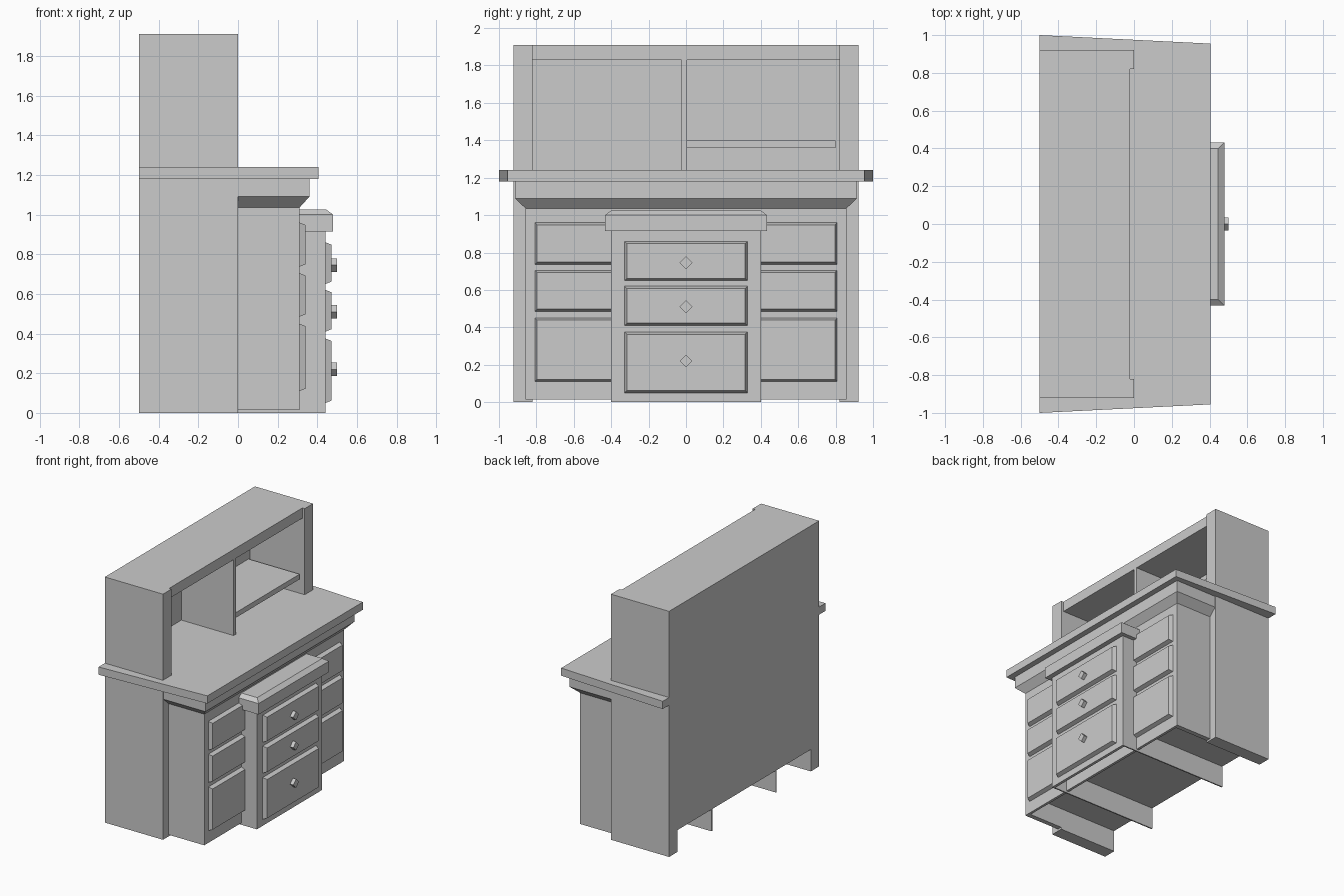
import bpy, math

if "Cube" in bpy.data.objects:
    bpy.data.objects.remove(bpy.data.objects["Cube"])


def prism(name, bottom, top):
    """Solid joining two matching four-corner loops."""
    me = bpy.data.meshes.new(name)
    faces = [(3, 2, 1, 0), (4, 5, 6, 7)]
    faces += [(i, (i + 1) % 4, (i + 1) % 4 + 4, i + 4) for i in range(4)]
    me.from_pydata(list(bottom) + list(top), [], faces)
    ob = bpy.data.objects.new(name, me)
    bpy.context.collection.objects.link(ob)
    return ob


def rect(x0, x1, y0, y1, z):
    return [(x0, y0, z), (x1, y0, z), (x1, y1, z), (x0, y1, z)]


def box(name, x0, x1, y0, y1, z0, z1):
    return prism(name, rect(x0, x1, y0, y1, z0), rect(x0, x1, y0, y1, z1))


def drawer(name, x, y0, y1, z0, z1, depth=0.03, c=0.012):
    """Raised panel with sloping edges facing +x."""
    def loop(px, i):
        return [(px, y0 + i, z0 + i), (px, y1 - i, z0 + i),
                (px, y1 - i, z1 - i), (px, y0 + i, z1 - i)]
    return prism(name, loop(x, 0), loop(x + depth, c))


# Upper cabinet: sides, back, top, floor
for s, side in ((-1, "left"), (1, "right")):
    box("side_panel_" + side, -0.5, 0, *sorted((s * 0.82, s * 0.922)), 0, 1.91)
box("back_panel", -0.5, -0.47, -0.82, 0.82, 0.17, 1.91)
box("top_board", -0.5, -0.02, -0.82, 0.82, 1.83, 1.91)
box("floor_board", -0.5, 0.29, -0.82, 0.82, 0.17, 0.19)
box("divider", -0.47, -0.02, -0.025, 0.005, 1.24, 1.83)
box("shelf", -0.47, -0.03, 0.005, 0.80, 1.36, 1.4)

# Desktop, tapering to the front
prism("desktop", *[[(-0.5, -1, z), (0.405, -0.955, z), (0.405, 0.955, z), (-0.5, 1, z)]
                   for z in (1.18, 1.24)])

# Moulding under the desktop
box("moulding_rail", 0, 0.36, -0.915, 0.915, 1.09, 1.18)
prism("moulding_slope", rect(0, 0.31, -0.857, 0.857, 1.035), rect(0, 0.36, -0.915, 0.915, 1.09))

# Drawer cabinet shell, open underneath
box("cabinet_front", 0.29, 0.31, -0.857, 0.857, 0.015, 1.035)
for s, side in ((-1, "left"), (1, "right")):
    box("cabinet_side_" + side, 0, 0.29, *sorted((s * 0.82, s * 0.857)), 0.015, 1.035)

# Central pedestal and bevelled cap
box("pedestal_front", 0.42, 0.442, -0.4, 0.4, 0, 0.92)
for s, side in ((-1, "left"), (1, "right")):
    box("pedestal_side_" + side, -0.5, 0.42, *sorted((s * 0.39, s * 0.4)), 0, 0.92)
box("pedestal_floor", 0.29, 0.42, -0.39, 0.39, 0.17, 0.19)
box("pedestal_cap", -0.5, 0.48, -0.432, 0.432, 0.915, 1.0)
prism("pedestal_cap_bevel", rect(-0.5, 0.48, -0.432, 0.432, 1.0),
      rect(-0.5, 0.445, -0.4, 0.4, 1.025))

# Centre drawers with diamond knobs
for i, (z0, z1, k) in enumerate([(0.05, 0.375, 0.22), (0.41, 0.62, 0.51), (0.65, 0.86, 0.745)]):
    drawer(f"centre_drawer_{i}", 0.442, -0.328, 0.328, z0, z1)
    r = 0.034
    prism(f"knob_{i}", *[[(x, 0, k - r), (x, r, k), (x, 0, k + r), (x, -r, k)]
                         for x in (0.465, 0.5)])

# Side drawers
for i, (z0, z1) in enumerate([(0.11, 0.45), (0.485, 0.705), (0.737, 0.96)]):
    drawer(f"drawer_left_{i}", 0.31, -0.808, -0.385, z0, z1)
    drawer(f"drawer_right_{i}", 0.31, 0.385, 0.808, z0, z1)
